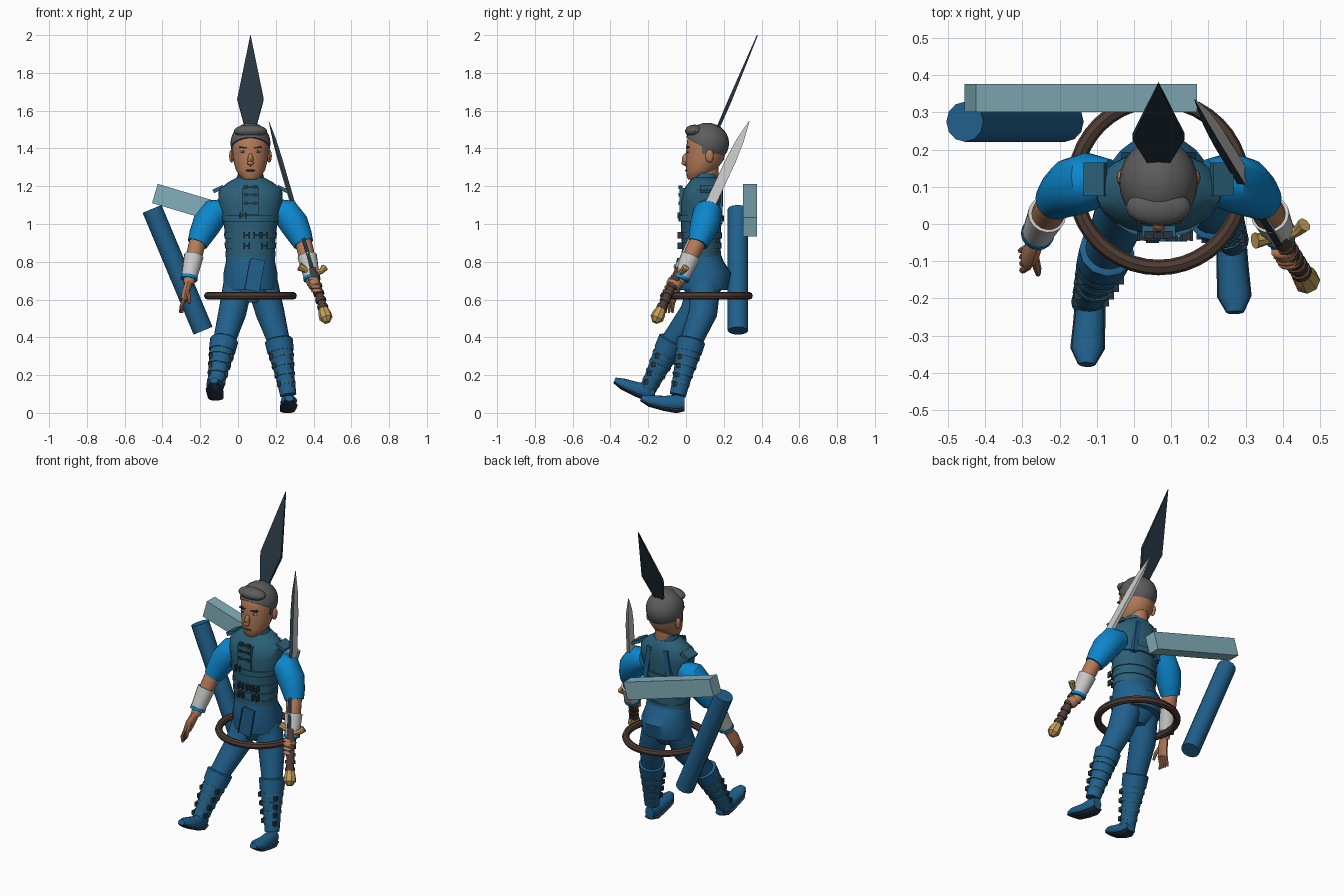
import bpy, bmesh, math
from mathutils import Vector, Matrix

cube = bpy.data.objects.get("Cube")
if cube:
    bpy.data.objects.remove(cube, do_unlink=True)


def material(name, hexcode):
    rgb = [int(hexcode[i:i + 2], 16) / 255 for i in (0, 2, 4)]
    color = [((c + 0.055) / 1.055) ** 2.4 for c in rgb] + [1]
    mat = bpy.data.materials.new(name)
    mat.use_nodes = True
    mat.diffuse_color = color
    mat.node_tree.nodes["Principled BSDF"].inputs["Base Color"].default_value = color
    return mat


vest = material("slate_blue", "2b6078")
blue = material("deep_blue", "20608c")
bright = material("bright_blue", "0c86cc")
skin = material("skin", "b37a58")
hair = material("hair_grey", "5c5c5c")
dark = material("dark_metal", "263540")
brown = material("brown_leather", "4e3c34")
gold = material("gold", "c2a058")
pale = material("pale_grey", "c8c8c6")
cyan = material("pale_cyan", "84b0bc")

MID = 0.066  # body centre line


def finish(bm, name, mat, smooth=True):
    bmesh.ops.recalc_face_normals(bm, faces=bm.faces)
    mesh = bpy.data.meshes.new(name)
    bm.to_mesh(mesh)
    bm.free()
    mesh.materials.append(mat)
    obj = bpy.data.objects.new(name, mesh)
    bpy.context.collection.objects.link(obj)
    if smooth:
        bpy.ops.object.select_all(action='DESELECT')
        bpy.context.view_layer.objects.active = obj
        obj.select_set(True)
        bpy.ops.object.shade_smooth_by_angle(angle=math.radians(42))
    return obj


def loft(name, mat, rings, seg=16, level=False, phase=0.0, smooth=True):
    """Skin elliptical rings (x, y, z, ru, rv) along their path."""
    pts = [Vector(r[:3]) for r in rings]
    whole = (pts[-1] - pts[0]).normalized()
    ref = Vector((0, 1, 0)) if abs(whole.x) > 0.9 else Vector((1, 0, 0))
    bm = bmesh.new()
    loops = []
    for i, r in enumerate(rings):
        t = (pts[min(i + 1, len(pts) - 1)] - pts[max(i - 1, 0)]).normalized()
        if level:
            t = Vector((0, 0, 1))
        u = (ref - t * ref.dot(t)).normalized()
        v = t.cross(u)
        angles = [phase + math.tau * k / seg for k in range(seg)]
        loops.append([bm.verts.new(pts[i] + u * r[3] * math.cos(a) + v * r[-1] * math.sin(a))
                      for a in angles])
    for a, b in zip(loops, loops[1:]):
        for k in range(seg):
            n = (k + 1) % seg
            bm.faces.new((a[k], a[n], b[n], b[k]))
    bm.faces.new(loops[0][::-1])
    bm.faces.new(loops[-1])
    return finish(bm, name, mat, smooth)


def blob(name, mat, center, radii, seg=16, cut=None):
    bm = bmesh.new()
    bmesh.ops.create_uvsphere(bm, u_segments=seg, v_segments=seg // 2 + 2, radius=1,
                              matrix=Matrix.Translation(center) @ Matrix.Diagonal((*radii, 1)))
    if cut:
        bmesh.ops.bisect_plane(bm, geom=bm.verts[:] + bm.edges[:] + bm.faces[:],
                               plane_co=cut[0], plane_no=cut[1], clear_inner=True)
        bmesh.ops.holes_fill(bm, edges=[e for e in bm.edges if e.is_boundary])
    return finish(bm, name, mat)


def box(name, mat, center, size, tilt=0.0):
    bm = bmesh.new()
    bmesh.ops.create_cube(bm, size=1, matrix=Matrix.Translation(center)
                          @ Matrix.Rotation(tilt, 4, 'Y') @ Matrix.Diagonal((*size, 1)))
    return finish(bm, name, mat, False)


def flip(points):
    return [(2 * MID - p[0], *p[1:]) for p in points]


# Torso: vest, collar, hips and skirt
loft("vest", vest, [(MID, .08, .82, .128, .1), (MID, .08, .93, .132, .104),
                    (MID, .08, 1.02, .145, .108), (MID, .085, 1.12, .17, .112),
                    (MID, .09, 1.18, .168, .105), (MID, .1, 1.22, .12, .085),
                    (MID, .1, 1.245, .075, .07)], 24, True)
loft("collar", vest, [(MID, .1, 1.21, .08, .075), (MID, .1, 1.27, .066, .066)], 20, True)
loft("neck", skin, [(MID, .11, 1.2, .058, .058), (MID, .115, 1.34, .056, .06)], 16, True)
loft("hips", blue, [(MID, .08, .585, .06, .06), (MID, .09, .66, .13, .105),
                    (MID, .085, .82, .125, .1)], 20, True)
loft("skirt", blue, [(MID, .095, .65, .144, .125), (MID, .1, .74, .143, .14),
                     (MID, .085, .8, .13, .115), (MID, .08, .85, .127, .1)], 24, True)
box("skirt_flap", blue, (MID + .025, -.04, .73), (.075, .014, .17), .18)
box("skirt_seam", dark, (MID - .016, -.043, .73), (.006, .016, .16), .18)

# Belts, buckles and chest fastenings
for z, w in ((.84, .131), (.885, .135), (.94, .138), (1.03, .15)):
    loft("belt", vest, [(MID, .08, z - .016, w, w * .8), (MID, .08, z + .016, w + .002, w * .8)],
         24, True)
for dx, z in ((-.02, .94), (.075, .94), (-.02, .885), (.075, .885), (.035, .94), (-.04, 1.045)):
    for side in (-1, 1):
        box("buckle_bar", dark, (MID + dx + side * .014, -.031, z), (.008, .03, .034))
    box("buckle_cross", dark, (MID + dx, -.031, z), (.036, .026, .008))
box("chest_placket", vest, (MID, -.018, 1.12), (.09, .035, .14))
for z in (1.11, 1.155, 1.195):
    for side in (-1, 1):
        box("chest_clasp", dark, (MID + side * .026, -.03, z), (.024, .022, .018))
    box("chest_strap", dark, (MID, -.03, z), (.05, .02, .007))
for side in (-1, 1):
    box("shoulder_flap", vest, (MID + side * .17, .12, 1.185), (.06, .09, .02), side * .45)
    box("back_strap", blue, (MID + side * .07, .178, 1.1), (.03, .03, .2), side * -.15)

# Head
loft("head", skin, [(MID, .035, 1.235, .03, .022), (MID, .055, 1.247, .052, .05),
                    (MID, .08, 1.285, .077, .08), (MID, .1, 1.34, .092, .1),
                    (MID, .108, 1.41, .098, .106), (MID, .11, 1.47, .094, .1),
                    (MID, .11, 1.51, .06, .06)], 24, True)
blob("hair_cap", hair, (MID, .112, 1.427), (.106, .116, .109), 24,
     ((MID, .0, 1.46), (0, .6, 1)))
blob("hair_quiff", hair, (MID, .045, 1.492), (.088, .05, .034))
blob("nose", skin, (MID, .0, 1.34), (.015, .022, .035), 12)
blob("nose_tip", skin, (MID, -.01, 1.323), (.018, .015, .012), 12)
blob("lips", brown, (MID, .004, 1.283), (.026, .009, .006), 12)
for side in (-1, 1):
    x = MID + side * .039
    blob("eye", pale, (x, .012, 1.383), (.017, .007, .006), 12)
    blob("iris", dark, (x, .007, 1.383), (.006, .004, .006), 10)
    box("eyebrow", dark, (x, .01, 1.405), (.04, .018, .008), side * -.12)
    blob("ear", skin, (MID + side * .1, .125, 1.36), (.013, .022, .035), 12)
    box("sideburn", hair, (MID + side * .094, .1, 1.395), (.012, .03, .05))

# Tall kite blade behind the head
loft("crest_blade", dark, [(MID, .17, 1.51, .042, .012), (MID, .235, 1.66, .099, .014),
                           (MID, .378, 2.0, .001, .004)], 4, phase=math.pi / 4, smooth=False)

# Arms
sleeve = [(-.06, .12, 1.08, .055), (-.12, .115, 1.06, .078), (-.165, .1, 1.0, .078),
          (-.195, .08, .94, .066), (-.215, .062, .895, .054)]
forearm = [(-.21, .068, .92, .045), (-.24, .01, .8, .043), (-.262, -.045, .68, .028)]
cuff = [(-.234, .025, .83, .052), (-.259, -.025, .715, .042)]
rim = [(-.257, -.022, .722, .045), (-.26, -.028, .706, .045)]
for side, place in (("right", list), ("left", flip)):
    loft(side + "_sleeve", bright, place(sleeve), 20)
    loft(side + "_forearm", skin, place(forearm))
    loft(side + "_cuff", pale, place(cuff))
    loft(side + "_cuff_rim", bright, place(rim))

# Open right hand
loft("right_palm", skin, [(-.262, -.045, .685, .02, .03), (-.275, -.075, .64, .022, .038),
                          (-.287, -.09, .595, .018, .036)], 12)
for k in range(4):
    y = -.062 - k * .018
    loft("right_finger", skin, [(-.285, y, .605, .01), (-.3, y - .008, .565, .009),
                                (-.307 + k * .004, y - .01, .53, .006)], 8)
loft("right_thumb", skin, [(-.268, -.085, .65, .012), (-.26, -.12, .615, .011),
                           (-.258, -.135, .58, .007)], 8)

# Sword held point up along the left arm
TIP, END = Vector((.163, .335, 1.545)), Vector((.466, -.155, .5))


def along(t, ru, rv):
    return (*END.lerp(TIP, t), ru, rv)


blade = loft("sword_blade", pale, [along(.25, .014, .04), along(.8, .014, .038),
                                   along(.9, .011, .028), along(1, .001, .002)],
             4, phase=math.pi / 4, smooth=False)
blade.data.materials.append(dark)
for face in blade.data.polygons:
    face.material_index = int(face.normal.y < -.5)
loft("sword_handle", brown, [along(.04, .022, .022), along(.25, .024, .024)], 12)
for k in range(5):
    loft("handle_wrap", brown, [along(.05 + k * .035, .029, .029),
                                along(.066 + k * .035, .029, .029)], 10)
loft("pommel", gold, [along(-.02, .016, .016), along(.0, .036, .036), along(.025, .034, .034),
                      along(.06, .022, .022)], 8, smooth=False)
loft("guard", gold, [(.325, -.045, .775, .022), (.36, -.04, .755, .015), (.4, -.03, .74, .02),
                     (.44, -.018, .75, .015), (.458, -.002, .77, .02)], 8)
blob("left_fist", skin, (.402, -.062, .685), (.034, .042, .038))
for k in range(4):
    c = END.lerp(TIP, .14 + k * .02)
    blob("left_finger", skin, c + Vector((-.008, -.02, 0)), (.03, .018, .012), 10)

# Legs and boots
legs = {
    "right": ([(.0, .09, .68, .078), (-.03, .04, .53, .074), (-.076, -.08, .37, .058),
               (-.12, -.195, .14, .04)],
              [(-.115, -.165, .115, .028, .038), (-.118, -.205, .115, .038, .046),
               (-.12, -.26, .125, .04, .038), (-.125, -.335, .153, .043, .03),
               (-.127, -.378, .172, .022, .016)]),
    "left": ([(.13, .1, .68, .083), (.17, .09, .53, .076), (.218, .025, .37, .058),
              (.26, -.035, .13, .04)],
             [(.26, -.01, .05, .028, .038), (.262, -.05, .05, .038, .047),
              (.265, -.115, .052, .04, .038), (.27, -.195, .065, .043, .03),
              (.272, -.238, .078, .022, .016)])}
for side, (leg, foot) in legs.items():
    knee, ankle = Vector(leg[2][:3]), Vector(leg[3][:3])

    def shin(t, r):
        return (*knee.lerp(ankle, t), r)

    loft(side + "_leg", blue, leg, 20)
    loft(side + "_boot_shaft", blue, [shin(-.04, .07), shin(.3, .064), shin(.7, .05),
                                      shin(1.15, .043)], 16)
    loft(side + "_boot_top", blue, [shin(-.08, .068), shin(-.06, .075), shin(.2, .07)], 12)
    loft(side + "_boot_foot", blue, foot, 16)
    sole = [(x, y, z - rv * .8, ru * 1.08, rv * .3) for x, y, z, ru, rv in foot]
    loft(side + "_boot_sole", dark, sole, 16)
    for k in range(4):
        t, r = .3 + k * .2, .067 - k * .006
        loft("boot_strap", vest, [shin(t - .03, r), shin(t + .03, r)], 16)
        for out in (-1, 1):
            box("boot_buckle", dark, Vector(shin(t, r)[:3]) + Vector((out * r * .8, -r * .55, 0)),
                (.018, .024, .026))

# Ring around the thighs
bm = bmesh.new()
turns, sides = 40, 8
grid = []
for i in range(turns):
    a = math.tau * i / turns
    grid.append([])
    for j in range(sides):
        b = math.tau * j / sides
        rad = .225 + .021 * math.cos(b)
        grid[-1].append(bm.verts.new((MID + rad * math.cos(a), .108 + rad * math.sin(a),
                                      .62 + .021 * math.sin(b))))
for i in range(turns):
    for j in range(sides):
        n, m = (i + 1) % turns, (j + 1) % sides
        bm.faces.new((grid[i][j], grid[n][j], grid[n][m], grid[i][m]))
finish(bm, "thigh_ring", brown)

# Loose beam and roll behind the back
box("back_beam", cyan, (-.143, .339, 1.073), (.62, .076, .106), math.radians(16.6))
loft("back_roll", blue, [(-.455, .275, 1.08, .054), (-.185, .275, .435, .054)], 12)
